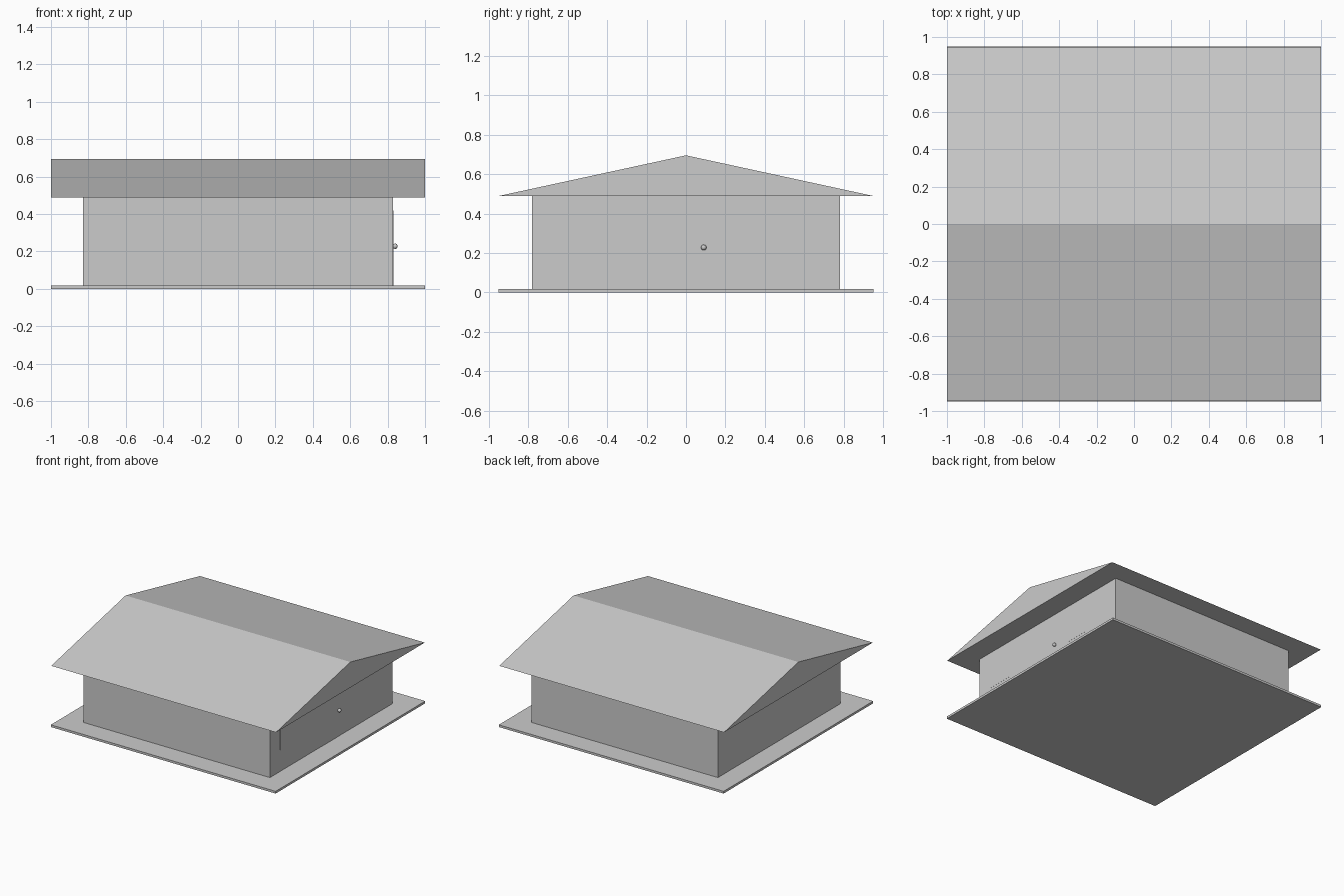
import bpy, bmesh
from mathutils import Matrix

if "Cube" in bpy.data.objects:
    bpy.data.objects.remove(bpy.data.objects["Cube"])


def finish(name, bm):
    bmesh.ops.recalc_face_normals(bm, faces=bm.faces)
    mesh = bpy.data.meshes.new(name)
    bm.to_mesh(mesh)
    bm.free()
    obj = bpy.data.objects.new(name, mesh)
    bpy.context.collection.objects.link(obj)
    return obj


def box(name, lo, hi):
    size = [b - a for a, b in zip(lo, hi)]
    mid = [(a + b) / 2 for a, b in zip(lo, hi)]
    bm = bmesh.new()
    bmesh.ops.create_cube(bm, size=1, matrix=Matrix.Translation(mid) @ Matrix.Diagonal((*size, 1)))
    return finish(name, bm)


# Ground slab and house walls
box("base_slab", (-1, -0.95, 0), (1, 0.95, 0.018))
box("walls", (-0.83, -0.78, 0.018), (0.83, 0.78, 0.49))

# Gable roof: triangular profile extruded along x
bm = bmesh.new()
profile = [(-0.945, 0.49), (0.945, 0.49), (0, 0.695)]
face = bm.faces.new([bm.verts.new((-1, y, z)) for y, z in profile])
ext = bmesh.ops.extrude_face_region(bm, geom=[face], use_keep_orig=True)
bmesh.ops.translate(bm, vec=(2, 0, 0),
                    verts=[g for g in ext["geom"] if isinstance(g, bmesh.types.BMVert)])
finish("gable_roof", bm)

# Door and windows: almost flush panels on the right wall
box("door", (0.825, -0.13, 0.018), (0.831, 0.13, 0.40))
for name, y in (("window_left", -0.54), ("window_right", 0.33)):
    box(name, (0.825, y - 0.11, 0.19), (0.831, y + 0.11, 0.42))

# Door knob
bpy.ops.mesh.primitive_uv_sphere_add(segments=24, ring_count=12, radius=0.014,
                                     location=(0.84, 0.09, 0.228))
bpy.context.object.name = "door_knob"
bpy.ops.object.shade_smooth()
